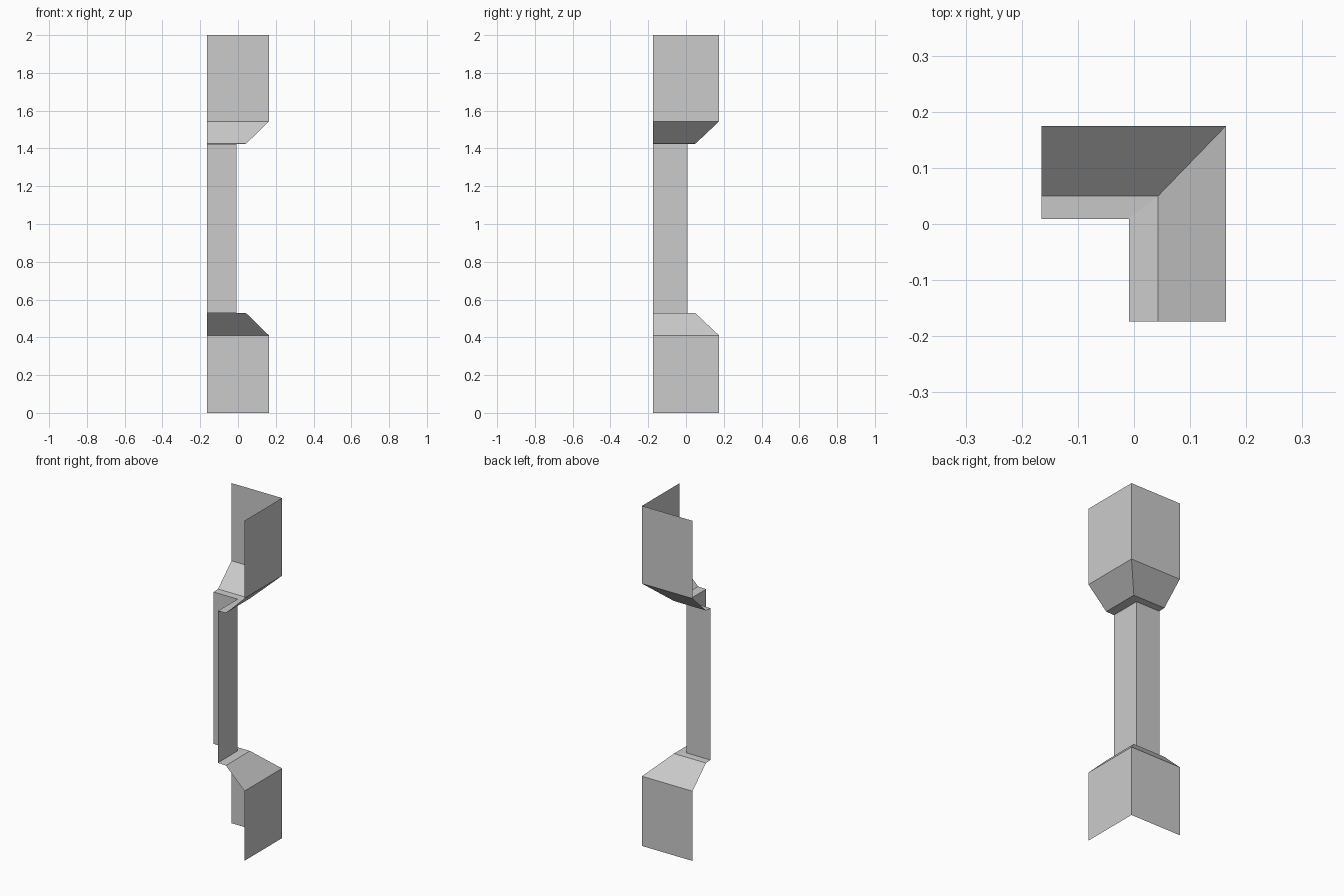
import bpy

if "Cube" in bpy.data.objects:
    bpy.data.objects.remove(bpy.data.objects["Cube"])

# Free ends of the two walls of the corner
END_X, END_Y = -0.165, -0.174

# Vertical profile of the outer corner: (x, y, z)
profile = [
    (0.164, 0.175, 0.0),
    (0.164, 0.175, 0.41),     # lower wall
    (0.043, 0.05, 0.528),     # sloped sill
    (-0.009, 0.009, 0.53),    # sill ledge
    (-0.009, 0.009, 1.423),   # recessed post
    (0.043, 0.05, 1.425),     # upper ledge
    (0.164, 0.175, 1.543),    # sloped soffit
    (0.164, 0.175, 2.0),      # upper wall
]

# Each level is an L: right wall end, corner, back wall end
verts, faces = [], []
for x, y, z in profile:
    verts += [(x, END_Y, z), (x, y, z), (END_X, y, z)]
for i in range(len(profile) - 1):
    a, b = 3 * i, 3 * i + 3
    for k in range(2):
        faces.append((a + k, a + k + 1, b + k + 1, b + k))

# Open corner wall sheet
mesh = bpy.data.meshes.new("corner_wall")
mesh.from_pydata(verts, [], faces)
mesh.update()
bpy.context.collection.objects.link(bpy.data.objects.new("corner_wall", mesh))
